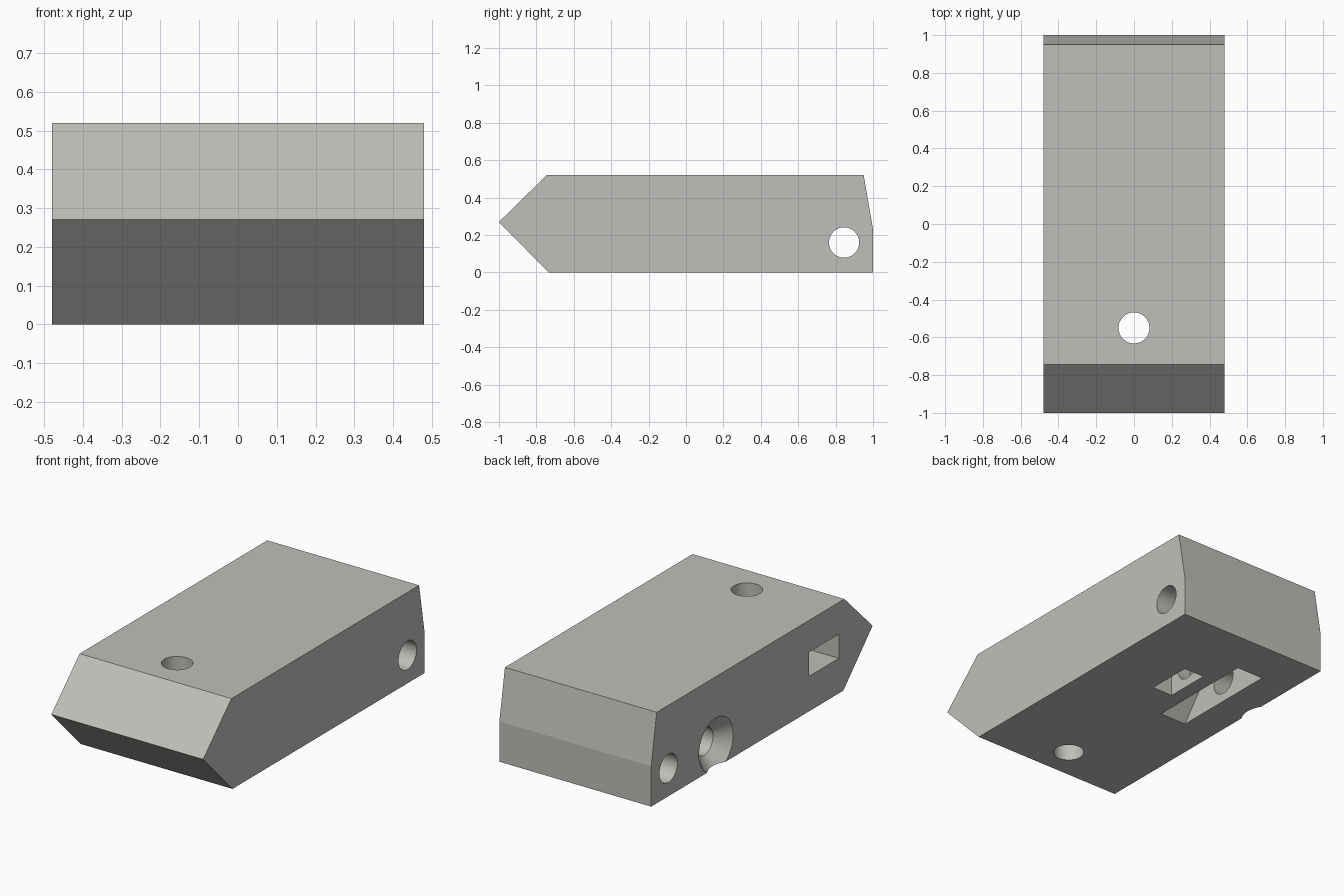
import bpy, bmesh, math
from mathutils import Matrix, Vector

if "Cube" in bpy.data.objects:
    bpy.data.objects.remove(bpy.data.objects["Cube"])

grey = bpy.data.materials.new("warm_grey")
grey.diffuse_color = (0.52, 0.52, 0.49, 1)
grey.use_nodes = True
grey.node_tree.nodes["Principled BSDF"].inputs["Base Color"].default_value = grey.diffuse_color


def make(name, bm):
    bmesh.ops.recalc_face_normals(bm, faces=bm.faces)
    me = bpy.data.meshes.new(name)
    bm.to_mesh(me)
    bm.free()
    me.materials.append(grey)
    ob = bpy.data.objects.new(name, me)
    bpy.context.collection.objects.link(ob)
    return ob


def prism(name, profile, x0, x1):
    """Extrude a (y, z) outline along x."""
    bm = bmesh.new()
    face = bm.faces.new([bm.verts.new((x0, y, z)) for y, z in profile])
    ext = bmesh.ops.extrude_face_region(bm, geom=[face])["geom"]
    bmesh.ops.translate(bm, vec=(x1 - x0, 0, 0),
                        verts=[g for g in ext if isinstance(g, bmesh.types.BMVert)])
    return make(name, bm)


def box(name, x, y, z):
    return prism(name, [(y[0], z[0]), (y[1], z[0]), (y[1], z[1]), (y[0], z[1])], *x)


def rod(name, start, end, r0, r1=None):
    """Cylinder or cone between two points."""
    a, b = Vector(start), Vector(end)
    d = b - a
    turn = d.to_track_quat('Z', 'Y').to_matrix().to_4x4()
    bm = bmesh.new()
    bmesh.ops.create_cone(bm, cap_ends=True, segments=64, radius1=r0,
                          radius2=r0 if r1 is None else r1, depth=d.length,
                          matrix=Matrix.Translation((a + b) / 2) @ turn)
    return make(name, bm)


# Wedge-nosed block with a slightly sloped back
body = prism("block_body", [(-1, 0.27), (-0.745, 0.52), (0.95, 0.52),
                            (1, 0.23), (1, 0), (-0.735, 0)], -0.48, 0.48)

BY, BZ = 0.414, 0.13   # bolt axis
cutters = [
    # Straight through holes
    rod("cross_hole", (-0.6, 0.845, 0.16), (0.6, 0.845, 0.16), 0.081),
    rod("vertical_hole", (0, -0.55, -0.1), (0, -0.55, 0.6), 0.082),
    # Nut slot in the left side
    box("side_nut_slot", (-0.6, 0.135), (-0.695, -0.424), (0.2, 0.338)),
    # Pockets in the underside
    box("bottom_nut_slot", (-0.03, 0.1), (BY - 0.133, BY + 0.133), (-0.1, 0.265)),
    prism("tapered_pocket", [(BY - 0.402, -0.1), (BY + 0.402, -0.1),
                             (BY + 0.105, 0.28), (BY - 0.105, 0.28)], -0.285, -0.115),
    # Countersunk bolt hole from the left side
    rod("bolt_hole", (-0.6, BY, BZ), (0.04, BY, BZ), 0.08),
    rod("countersink", (-0.5, BY, BZ), (-0.405, BY, BZ), 0.174, 0.08),
]

bpy.context.view_layer.objects.active = body
body.select_set(True)
for c in cutters:
    c.hide_render = True
    mod = body.modifiers.new(c.name, 'BOOLEAN')
    mod.operation = 'DIFFERENCE'
    mod.solver = 'EXACT'
    mod.object = c
    bpy.ops.object.modifier_apply(modifier=mod.name)
    bpy.data.objects.remove(c, do_unlink=True)

bpy.ops.object.shade_smooth_by_angle(angle=math.radians(8))
